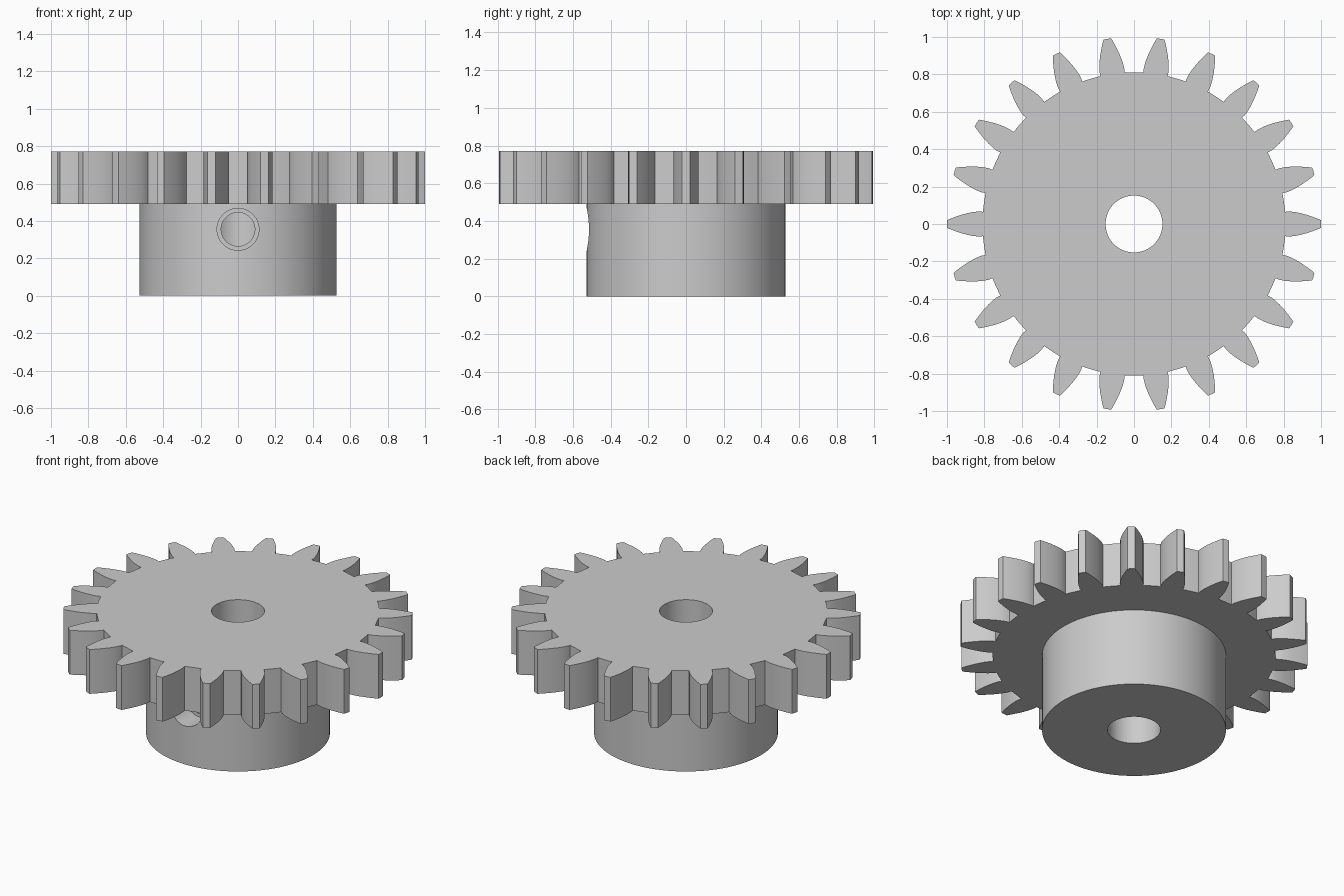
import bpy
import bmesh
from math import sin, cos, pi, radians
from mathutils import Matrix

TEETH = 22
HUB_TOP, GEAR_TOP = 0.49, 0.77
HUB_R, BORE_R, ROOT_R = 0.527, 0.152, 0.81
SCREW_Z = 0.355

# Half of a tooth flank as (radius, half width), root to tip
FLANK = [(0.808, 0.065), (0.83, 0.067), (0.86, 0.064), (0.89, 0.058),
         (0.92, 0.050), (0.95, 0.040), (0.975, 0.031), (0.999, 0.021)]

cube = bpy.data.objects.get("Cube")
if cube:
    bpy.data.objects.remove(cube, do_unlink=True)

steel = bpy.data.materials.new("grey_steel")
steel.use_nodes = True
colour = (0.6, 0.6, 0.6, 1)
steel.diffuse_color = colour
steel.node_tree.nodes["Principled BSDF"].inputs["Base Color"].default_value = colour


def add_object(name, bm):
    bmesh.ops.recalc_face_normals(bm, faces=bm.faces)
    mesh = bpy.data.meshes.new(name)
    bm.to_mesh(mesh)
    bm.free()
    mesh.materials.append(steel)
    obj = bpy.data.objects.new(name, mesh)
    bpy.context.collection.objects.link(obj)
    return obj


def cylinder(name, radius, start, end, matrix=Matrix(), sides=96):
    bm = bmesh.new()
    bmesh.ops.create_cone(bm, cap_ends=True, segments=sides, radius1=radius,
                          radius2=radius, depth=end - start)
    bmesh.ops.translate(bm, verts=bm.verts, vec=(0, 0, (start + end) / 2))
    bm.transform(matrix)
    return add_object(name, bm)


def activate(obj):
    bpy.ops.object.select_all(action='DESELECT')
    obj.select_set(True)
    bpy.context.view_layer.objects.active = obj


def cut(obj, cutter):
    cutter.hide_render = True
    activate(obj)
    mod = obj.modifiers.new("cut", 'BOOLEAN')
    mod.operation = 'DIFFERENCE'
    mod.solver = 'EXACT'
    mod.object = cutter
    bpy.ops.object.modifier_apply(modifier=mod.name)


# Toothed wheel: one tooth outline repeated around the rim, then extruded
bm = bmesh.new()
outline = []
step = 2 * pi / TEETH
for i in range(TEETH):
    a = i * step
    tooth = [(r, -w) for r, w in FLANK] + [(1.0, 0)] + [(r, w) for r, w in reversed(FLANK)]
    for x, y in tooth:
        outline.append((x * cos(a) - y * sin(a), x * sin(a) + y * cos(a)))
    # Root arc between neighbouring teeth
    for t in (0.4, 0.5, 0.6):
        outline.append((ROOT_R * cos(a + t * step), ROOT_R * sin(a + t * step)))
face = bm.faces.new([bm.verts.new((x, y, HUB_TOP)) for x, y in outline])
walls = bmesh.ops.extrude_face_region(bm, geom=[face], use_keep_orig=True)
top = [v for v in walls["geom"] if isinstance(v, bmesh.types.BMVert)]
bmesh.ops.translate(bm, verts=top, vec=(0, 0, GEAR_TOP - HUB_TOP))
wheel = add_object("toothed_wheel", bm)

# Hub below the wheel
hub = cylinder("hub", HUB_R, 0, HUB_TOP, sides=128)

# Shaft bore through both parts
bore = cylinder("bore_cutter", BORE_R, -0.1, 1)
cut(wheel, bore)
cut(hub, bore)

# Stepped set screw hole in the front of the hub
to_front = Matrix.Translation((0, 0, SCREW_Z)) @ Matrix.Rotation(radians(90), 4, 'X')
wide = cylinder("screw_hole_cutter", 0.112, 0.38, 0.7, to_front, 64)
narrow = cylinder("screw_core_cutter", 0.09, 0, 0.6, to_front, 64)
cut(hub, wide)
cut(hub, narrow)

for cutter in (bore, wide, narrow):
    bpy.data.objects.remove(cutter, do_unlink=True)

for obj in (wheel, hub):
    activate(obj)
    bpy.ops.object.shade_smooth_by_angle(angle=radians(30))
